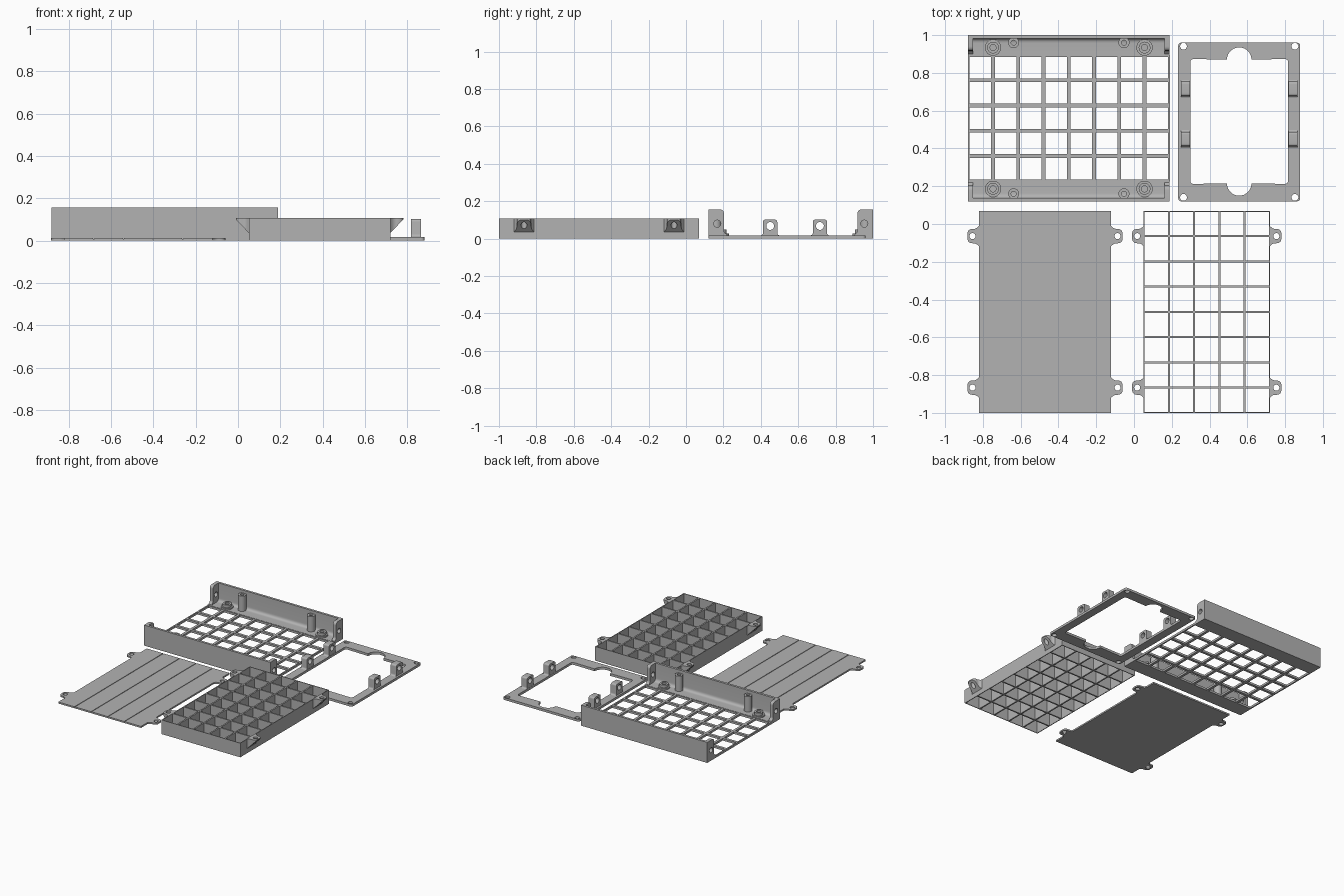
import bpy, bmesh, math
from mathutils import Vector

cube = bpy.data.objects.get("Cube")
if cube:
    bpy.data.objects.remove(cube, do_unlink=True)

grey = bpy.data.materials.new("plain_grey")
grey.use_nodes = True
COLOUR = (0.45, 0.45, 0.45, 1)
grey.diffuse_color = COLOUR
grey.node_tree.nodes["Principled BSDF"].inputs["Base Color"].default_value = COLOUR


# ---- helpers ----
def circle(u, v, r, n=24, start=0, sweep=360):
    steps = n if sweep == 360 else n + 1
    angles = [math.radians(start + sweep * i / n) for i in range(steps)]
    return [(u + r * math.cos(a), v + r * math.sin(a)) for a in angles]


def rounded(points):
    """Outline whose points may carry a corner radius as third value."""
    out = []
    for i, p in enumerate(points):
        v = Vector(p[:2])
        if len(p) < 3:
            out.append(tuple(v))
            continue
        before = Vector(points[i - 1][:2])
        after = Vector(points[(i + 1) % len(points)][:2])
        a = v + (before - v).normalized() * p[2]
        b = v + (after - v).normalized() * p[2]
        for k in range(7):
            t = k / 6
            out.append(tuple(a * (1 - t) ** 2 + v * 2 * t * (1 - t) + b * t * t))
    return out


def rect(u0, u1, v0, v1, r=None):
    pts = [(u0, v0), (u1, v0), (u1, v1), (u0, v1)]
    return rounded([p + (r,) for p in pts]) if r else pts


def prism(name, loops, lo, hi, axis="z", edit=None):
    """Extrude an outline with holes along an axis from lo to hi."""
    curve = bpy.data.curves.new(name, "CURVE")
    curve.dimensions = "2D"
    curve.fill_mode = "BOTH"
    curve.extrude = (hi - lo) / 2
    for loop in loops:
        spline = curve.splines.new("POLY")
        spline.points.add(len(loop) - 1)
        for pt, (u, v) in zip(spline.points, loop):
            pt.co = (u, v, 0, 1)
        spline.use_cyclic_u = True
    temp = bpy.data.objects.new(name + "_outline", curve)
    bpy.context.collection.objects.link(temp)
    graph = bpy.context.evaluated_depsgraph_get()
    mesh = bpy.data.meshes.new_from_object(temp.evaluated_get(graph))
    bpy.data.objects.remove(temp, do_unlink=True)
    bpy.data.curves.remove(curve)
    mid = (lo + hi) / 2
    bm = bmesh.new()
    bm.from_mesh(mesh)
    bmesh.ops.remove_doubles(bm, verts=bm.verts, dist=1e-5)
    for vert in bm.verts:
        u, v, w = vert.co
        w += mid
        vert.co = {"z": (u, v, w), "x": (w, u, v), "y": (u, w, v)}[axis]
    if edit:
        edit(bm)
    bmesh.ops.recalc_face_normals(bm, faces=bm.faces)
    bm.to_mesh(mesh)
    bm.free()
    mesh.name = name
    mesh.materials.clear()
    mesh.materials.append(grey)
    ob = bpy.data.objects.new(name, mesh)
    bpy.context.collection.objects.link(ob)
    bpy.ops.object.select_all(action="DESELECT")
    ob.select_set(True)
    bpy.context.view_layer.objects.active = ob
    bpy.ops.object.shade_smooth_by_angle(angle=math.radians(35))
    return ob


def lattice(x0, y0, nx, ny, pitch, bar):
    """Outer rectangle plus one hole for every cell."""
    loops = [rect(x0, x0 + nx * pitch, y0, y0 + ny * pitch)]
    for i in range(nx):
        for j in range(ny):
            x, y = x0 + i * pitch, y0 + j * pitch
            loops.append(rect(x + bar / 2, x + pitch - bar / 2,
                              y + bar / 2, y + pitch - bar / 2))
    return loops


def ear(root, side, y):
    """Screw tab outline with flared root and a hole."""
    tip = root + side * 0.061
    w, flare = 0.038, 0.054
    outline = rounded([(root, y - flare), (root + side * 0.016, y - w, 0.014),
                       (tip, y - w, 0.028), (tip, y + w, 0.028),
                       (root + side * 0.016, y + w, 0.014), (root, y + flare)])
    return [outline, circle(root + side * 0.034, y, 0.016)]


PITCH = 0.1337
EAR_Y = {"front": -1 + PITCH, "back": -1 + 7 * PITCH}

# ---- shelf with open grid floor and two long walls ----
X0, X1, MID_Y, HALF = -0.88, 0.189, 0.56, 0.44
prism("shelf_grid", lattice(X0, MID_Y - 2.5 * PITCH, 8, 5, PITCH, 0.02), 0, 0.016)

for end, s in (("front", -1), ("back", 1)):
    def at(d):
        return MID_Y + s * (HALF - d)

    # wall and floor strip in one filleted section
    section = rounded([(at(0), 0), (at(0.11), 0), (at(0.11), 0.018),
                       (at(0.018), 0.018, 0.025), (at(0.018), 0.157), (at(0), 0.157)])
    prism(f"shelf_wall_{end}", [section], X0, X1, "x")

    # end flanges with a side hole
    flange = rounded([(at(0.005), 0.01), (at(0.1), 0.01), (at(0.1), 0.02),
                      (at(0.083), 0.035, 0.01), (at(0.083), 0.157, 0.025),
                      (at(0.005), 0.157)])
    for side, x in (("right", X0), ("left", X1 - 0.027)):
        hole = circle(at(0.047), 0.08, 0.019)
        prism(f"shelf_flange_{end}_{side}", [flange, hole], x, x + 0.027, "x")

    # low bosses on the floor, tall posts against the wall
    for side, i in (("right", 1), ("left", 7)):
        x = X0 + i * PITCH
        for part, r, lo, hi in (("base", 0.043, 0.015, 0.028), ("rim", 0.031, 0.028, 0.048)):
            prism(f"shelf_boss_{part}_{end}_{side}",
                  [circle(x, at(0.066), r), circle(x, at(0.066), 0.016)], lo, hi)
        x += (1 if i == 1 else -1) * 0.109
        prism(f"shelf_post_{end}_{side}",
              [circle(x, at(0.04), 0.029), circle(x, at(0.04), 0.013)], 0.015, 0.135)

# ---- flat frame with notched window ----
FX = 0.557
window = rounded([(0.298, 0.212, 0.02)] + circle(FX, 0.215, 0.065, 20, 180, 180)
                 + [(0.816, 0.212, 0.02), (0.816, 0.874, 0.02)]
                 + circle(FX, 0.87, 0.065, 20, 0, 180) + [(0.298, 0.874, 0.02)])
frame = [rect(0.234, 0.88, 0.12, 0.96, 0.018), window]
for x in (0.262, 0.852):
    for y in (0.141, 0.941):
        frame.append(circle(x, y, 0.018))
prism("frame_plate", frame, 0, 0.018)

# upright lugs on the frame
for end, y in (("front", 0.45), ("back", 0.716)):
    lug = rounded([(y - 0.05, 0.017), (y - 0.038, 0.022, 0.01), (y - 0.038, 0.102, 0.014),
                   (y + 0.038, 0.102, 0.014), (y + 0.038, 0.022, 0.01), (y + 0.05, 0.017)])
    for side, x in (("right", 0.248), ("left", 0.817)):
        prism(f"frame_lug_{end}_{side}", [lug, circle(y, 0.068, 0.021)], x, x + 0.048, "x")

# ---- flat cover in five shallow strips ----
CX0, CX1, Y0, Y1 = -0.821, -0.121, -1, 0.07
prism("cover_sheet", [rect(CX0, CX1, Y0, Y1)], 0, 0.008)
step = (CX1 - CX0) / 5
for i in range(5):
    left = CX0 + i * step + (0.003 if i else 0)
    right = CX0 + (i + 1) * step - (0.003 if i < 4 else 0)
    prism(f"cover_strip_{i + 1}", [rect(left, right, Y0, Y1)], 0.008, 0.012)
for end, y in EAR_Y.items():
    for side, x, s in (("right", CX0, -1), ("left", CX1, 1)):
        prism(f"cover_ear_{end}_{side}", ear(x, s, y), 0, 0.012)

# ---- deep divider tray, open through ----
DX0, TOP = 0.051, 0.108
DX1 = DX0 + 5 * PITCH
prism("divider_grid", lattice(DX0, Y0, 5, 8, PITCH, 0.011), 0, TOP)


def wedge(root, s):
    """Slope the underside of an ear towards the tray wall."""
    def edit(bm):
        cut = bmesh.ops.bisect_plane(
            bm, geom=bm.verts[:] + bm.edges[:] + bm.faces[:], dist=1e-6,
            plane_co=(root, 0, 0.036), plane_no=(s, 0, -0.95), clear_outer=True)
        rim = [e for e in cut["geom_cut"] if isinstance(e, bmesh.types.BMEdge)]
        bmesh.ops.triangle_fill(bm, edges=rim, use_beauty=True)
    return edit


for end, y in EAR_Y.items():
    for side, x, s in (("right", DX0, -1), ("left", DX1, 1)):
        prism(f"divider_ear_{end}_{side}", ear(x, s, y), 0.02, TOP, edit=wedge(x, s))
